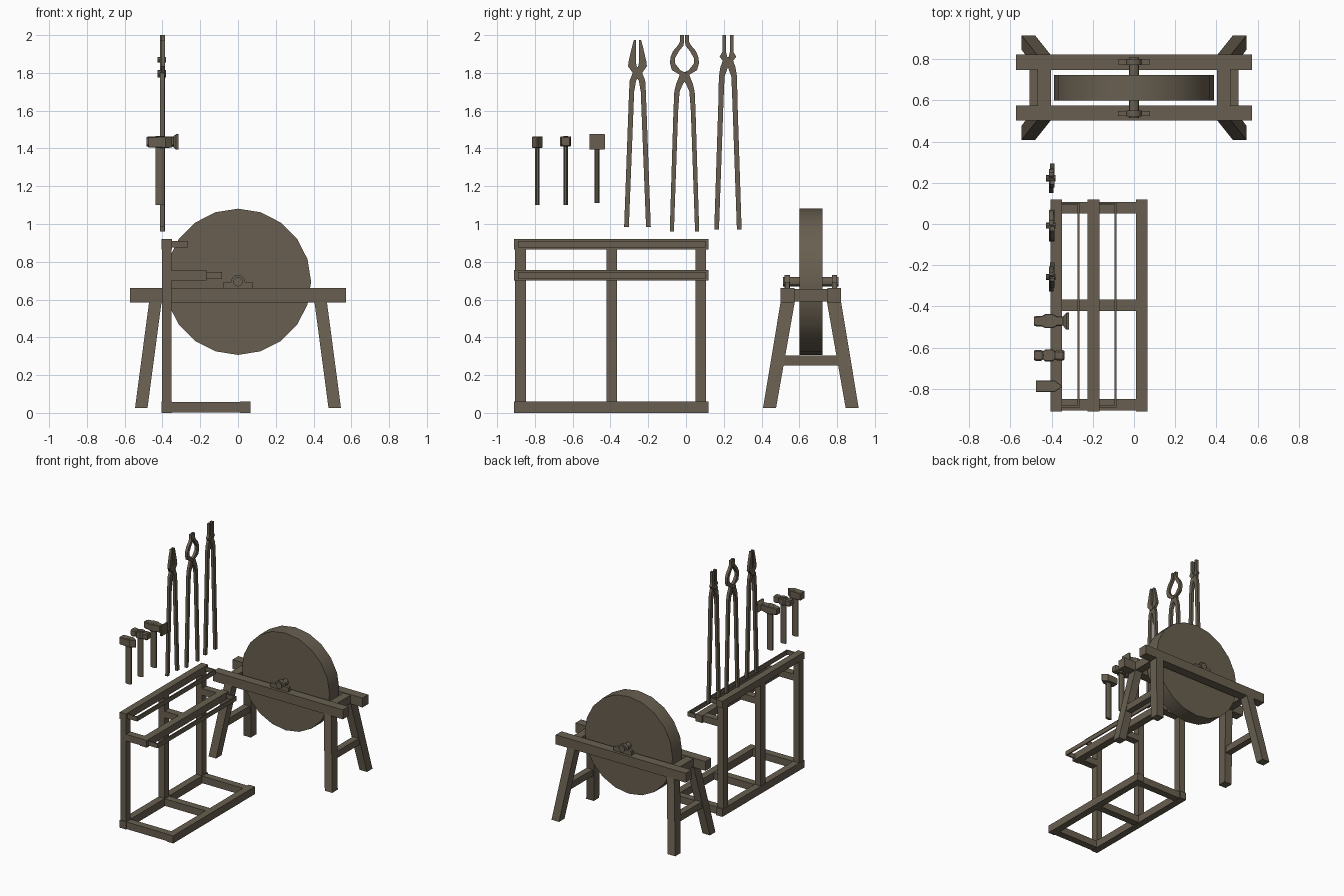
import bpy, bmesh, math
from mathutils import Matrix, Vector

mat = bpy.data.materials.new("weathered brown grey")
mat.diffuse_color = (0.138, 0.114, 0.08, 1)


def finish(name, bm, smooth=False):
    bmesh.ops.recalc_face_normals(bm, faces=bm.faces)
    me = bpy.data.meshes.new(name)
    bm.to_mesh(me)
    bm.free()
    me.materials.append(mat)
    ob = bpy.data.objects.new(name, me)
    bpy.context.collection.objects.link(ob)
    if smooth:
        bpy.ops.object.select_all(action='DESELECT')
        ob.select_set(True)
        bpy.context.view_layer.objects.active = ob
        bpy.ops.object.shade_smooth_by_angle(angle=math.radians(30))
    return ob


def loft(name, rings, smooth=False):
    """Skin a list of equal-length closed rings and cap both ends."""
    bm = bmesh.new()
    vs = [[bm.verts.new(p) for p in r] for r in rings]
    n = len(rings[0])
    for a, b in zip(vs, vs[1:]):
        for i in range(n):
            j = (i + 1) % n
            bm.faces.new((a[i], a[j], b[j], b[i]))
    bm.faces.new(vs[0])
    bm.faces.new(vs[-1])
    return finish(name, bm, smooth)


def rect(x0, x1, y0, y1, z):
    return [(x0, y0, z), (x1, y0, z), (x1, y1, z), (x0, y1, z)]


def box(name, x0, x1, y0, y1, z0, z1):
    return loft(name, [rect(x0, x1, y0, y1, z0), rect(x0, x1, y0, y1, z1)])


def cyl(name, axis, c, r, length, n, smooth=True):
    """Cylinder along X or Y with a vertex pointing up."""
    rings = []
    for s in (-length / 2, length / 2):
        ring = []
        for i in range(n):
            a = 2 * math.pi * i / n
            u, w = r * math.sin(a), r * math.cos(a)
            d = (s, u, w) if axis == 'X' else (u, s, w)
            ring.append(tuple(Vector(c) + Vector(d)))
        rings.append(ring)
    return loft(name, rings, smooth)


# ---- Tool rack: base, posts and rails
Y0, Y1 = -0.91, 0.12
box("rack_base_back", -0.405, -0.35, Y0, Y1, 0, 0.06)
box("rack_base_front", 0.01, 0.066, Y0, Y1, 0, 0.06)
box("rack_top_rail", -0.405, -0.35, Y0, Y1, 0.865, 0.92)
box("rack_lower_rail", -0.226, -0.167, Y0, Y1, 0.70, 0.757)
for i, (a, b) in enumerate(((-0.905, -0.848), (-0.422, -0.365), (0.05, 0.106))):
    box(f"rack_post_{i}", -0.403, -0.352, a, b, 0.06, 0.865)
    box(f"rack_base_cross_{i}", -0.35, 0.01, a, b, 0.002, 0.058)
    box(f"rack_arm_{i}", -0.352, -0.226, a, b, 0.702, 0.755)

# thin U-shaped hanging bars in front of each rail
for name, xa, xb, z0, z1 in (("upper", -0.352, -0.265, 0.875, 0.91),
                             ("lower", -0.169, -0.085, 0.71, 0.745)):
    box(name + "_hanging_bar", xb - 0.01, xb, -0.89, 0.102, z0, z1)
    for i, y in enumerate((-0.89, 0.092)):
        box(f"{name}_bar_end_{i}", xa, xb - 0.01, y, y + 0.01, z0, z1)

# ---- Grindstone stand
CY = 0.661
cyl("grindstone", 'Y', (0, CY, 0.694), 0.387, 0.122, 20)
cyl("axle", 'Y', (0, CY, 0.694), 0.025, 0.295, 12)
for s in (-1, 1):
    ya, yb = sorted((CY + s * 0.087, CY + s * 0.16))
    box("stand_rail", -0.573, 0.573, ya, yb, 0.585, 0.66)
    box("bearing_plate", -0.078, 0.078, CY + s * 0.125 - 0.013, CY + s * 0.125 + 0.013, 0.658, 0.694)
    cyl("bearing_ring", 'Y', (0, CY + s * 0.125, 0.694), 0.037, 0.028, 12)
    # splayed legs
    for t in (-1, 1):
        loft("stand_leg", [
            rect(t * 0.545, t * 0.479, CY + s * 0.253, CY + s * 0.184, 0.027),
            rect(t * 0.469, t * 0.403, CY + s * 0.158, CY + s * 0.083, 0.60)])
    # cross pieces at each end
    xa, xb = sorted((s * 0.468, s * 0.403))
    box("stand_top_cross", xa, xb, CY - 0.088, CY + 0.088, 0.59, 0.655)
    xa, xb = sorted((s * 0.507, s * 0.455))
    box("leg_stretcher", xa, xb, CY - 0.155, CY + 0.155, 0.25, 0.303)


# ---- Tongs: each half is a strip of (offset, height, width) points
def tongs(name, cy, pivot_z, pts):
    for s, x in ((1, -0.401), (-1, -0.397)):
        rings = [rect(x - 0.011, x + 0.011, cy + s * o - w / 2, cy + s * o + w / 2, z)
                 for o, z, w in pts]
        loft(name + "_half", rings)
    cyl(name + "_rivet", 'X', (-0.404, cy, pivot_z), 0.015, 0.045, 8)


tongs("pointed_tongs", -0.257, 1.80, [
    (-0.058, 0.985, 0.025), (-0.031, 1.70, 0.027), (-0.024, 1.76, 0.034), (0, 1.80, 0.05),
    (0.027, 1.835, 0.046), (0.028, 1.86, 0.038), (0.02, 1.93, 0.022), (0.013, 1.975, 0.012)])
tongs("round_tongs", -0.008, 1.79, [
    (-0.067, 0.96, 0.022), (-0.046, 1.60, 0.025), (-0.04, 1.70, 0.028), (-0.027, 1.74, 0.036),
    (0, 1.79, 0.05), (0.045, 1.815, 0.044), (0.063, 1.85, 0.026), (0.062, 1.88, 0.026),
    (0.045, 1.915, 0.032), (0.02, 1.945, 0.03), (0.014, 1.965, 0.022), (0.014, 2.0, 0.022)])
tongs("flat_tongs", 0.222, 1.87, [
    (-0.06, 0.97, 0.025), (-0.037, 1.65, 0.027), (-0.033, 1.78, 0.03), (-0.02, 1.83, 0.04),
    (0, 1.865, 0.055), (0.024, 1.885, 0.04), (0.02, 1.91, 0.02), (0.02, 2.0, 0.02)])


# ---- Hammers: head lofted along x from (x, half_y, half_z, chamfer)
def hammer(name, cy, cz, z0, stations):
    rings = []
    for x, h, v, c in stations:
        quad = [(h, v - c), (h - c, v), (c - h, v), (-h, v - c),
                (-h, c - v), (c - h, -v), (h - c, -v), (h, c - v)]
        rings.append([(x, cy + a, cz + b) for a, b in quad])
    loft(name + "_head", rings)
    oval = [(0.027 * math.cos(math.pi * (i + .5) / 4), 0.0135 * math.sin(math.pi * (i + .5) / 4))
            for i in range(8)]
    loft(name + "_handle", [[(-0.413 + a, cy + b, z) for a, b in oval] for z in (z0, cz + 0.03)], True)


hammer("wedge_hammer", -0.787, 1.433, 1.10, [
    (-0.475, 0.028, 0.028, 0.003), (-0.385, 0.028, 0.03, 0.003), (-0.35, 0.003, 0.029, 0.002)])
hammer("double_hammer", -0.637, 1.437, 1.10, [
    (-0.485, 0.022, 0.022, 0.008), (-0.475, 0.027, 0.027, 0.008), (-0.452, 0.027, 0.027, 0.008),
    (-0.441, 0.02, 0.022, 0.005), (-0.43, 0.029, 0.026, 0.003), (-0.395, 0.029, 0.026, 0.003),
    (-0.383, 0.02, 0.022, 0.005), (-0.372, 0.025, 0.027, 0.008), (-0.345, 0.025, 0.027, 0.008),
    (-0.338, 0.021, 0.022, 0.008)])
hammer("flat_hammer", -0.471, 1.435, 1.11, [
    (-0.485, 0.022, 0.024, 0.006), (-0.47, 0.026, 0.028, 0.006), (-0.445, 0.026, 0.028, 0.004),
    (-0.43, 0.034, 0.028, 0.003), (-0.395, 0.034, 0.028, 0.003), (-0.375, 0.024, 0.028, 0.004),
    (-0.345, 0.022, 0.026, 0.004), (-0.328, 0.041, 0.041, 0.003), (-0.315, 0.041, 0.041, 0.003)])
